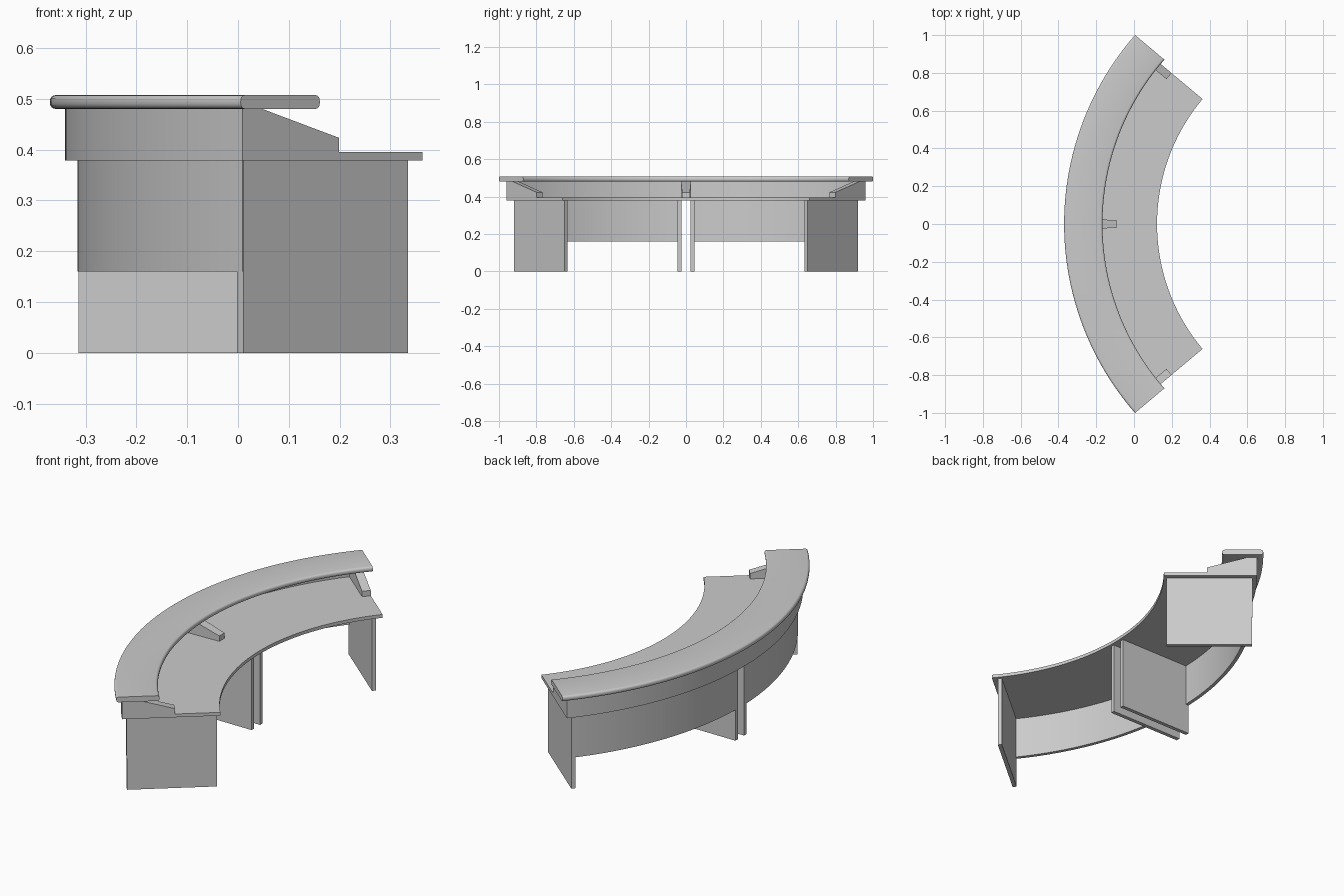
import bpy, bmesh
from math import sin, cos, asin, pi, radians

if "Cube" in bpy.data.objects:
    bpy.data.objects.remove(bpy.data.objects["Cube"])

CX = 1.151            # centre of all arcs lies on the x axis
A = radians(40)       # half sweep of the desk


def make(name, bm):
    bmesh.ops.recalc_face_normals(bm, faces=bm.faces)
    me = bpy.data.meshes.new(name)
    bm.to_mesh(me)
    bm.free()
    ob = bpy.data.objects.new(name, me)
    bpy.context.collection.objects.link(ob)
    return ob


def place(r, d, a, z):
    """Point at radius r along the ray at angle a, shifted d across it."""
    return (CX - r * cos(a) + d * sin(a), r * sin(a) + d * cos(a), z)


def sweep(name, profile, a0, d0, a1, d1, steps=48):
    """Sweep an (r, z) profile; ends are planes parallel to rays a0 / a1, offset d0 / d1."""
    bm = bmesh.new()
    rings = []
    for i in range(steps + 1):
        t = i / steps
        ring = []
        for r, z in profile:
            s = a0 + asin(d0 / r)
            e = a1 + asin(d1 / r)
            ring.append(bm.verts.new(place(r, 0, s + (e - s) * t, z)))
        rings.append(ring)
    n = len(profile)
    for p, q in zip(rings, rings[1:]):
        for j in range(n):
            k = (j + 1) % n
            bm.faces.new((p[j], p[k], q[k], q[j]))
    bm.faces.new(rings[0])
    bm.faces.new(rings[-1][::-1])
    ob = make(name, bm)
    bpy.ops.object.select_all(action='DESELECT')
    ob.select_set(True)
    bpy.context.view_layer.objects.active = ob
    bpy.ops.object.shade_smooth_by_angle(angle=radians(35))
    return ob


def slab(name, profile, a, side0, side1):
    """Radial plate: (r, z) profile given thickness between two offset functions of r."""
    bm = bmesh.new()
    f = [bm.verts.new(place(r, side0(r), a, z)) for r, z in profile]
    b = [bm.verts.new(place(r, side1(r), a, z)) for r, z in profile]
    bm.faces.new(f)
    bm.faces.new(b[::-1])
    n = len(profile)
    for j in range(n):
        k = (j + 1) % n
        bm.faces.new((f[j], f[k], b[k], b[j]))
    return make(name, bm)


def rect(r0, r1, z0, z1):
    return [(r0, z0), (r1, z0), (r1, z1), (r0, z1)]


# Raised counter with rounded long edges
r0, r1, z0, z1, f = 1.318, 1.521, 0.48, 0.507, 0.011
corners = [(r1 - f, z1 - f, 0), (r0 + f, z1 - f, 1), (r0 + f, z0 + f, 2), (r1 - f, z0 + f, 3)]
rounded = [(cx + f * cos((q + i / 4) * pi / 2), cz + f * sin((q + i / 4) * pi / 2))
           for cx, cz, q in corners for i in range(5)]
sweep("raised_counter", rounded, -A, -0.03, A, 0.03, 64)

# Desktop and the upper wall standing on its outer rim
sweep("desktop", rect(1.029, 1.491, 0.378, 0.395), -A, 0, A, 0)
sweep("upper_wall", rect(1.473, 1.491, 0.379, 0.481), -A, 0, A, 0)

# Sloped counter brackets
bracket = [(1.489, 0.394), (1.489, 0.481), (1.444, 0.481), (1.243, 0.423), (1.243, 0.394)]
slab("middle_bracket", bracket, 0,
     lambda r: -0.021 - 0.03 * (r - 1.243), lambda r: 0.021 + 0.03 * (r - 1.243))

# Mirrored halves: end bracket, end panel, inner panel, lower wall
for s, tag in ((-1, "front"), (1, "rear")):
    slab(tag + "_end_bracket", bracket, s * A, lambda r: 0, lambda r: -s * 0.042)
    panel = rect(1.042, 1.465, 0, 0.379)
    slab(tag + "_end_panel", panel, s * A, lambda r: -s * 0.028, lambda r: -s * 0.048)
    slab(tag + "_middle_panel", panel, 0, lambda r: s * 0.025, lambda r: s * 0.045)
    sweep(tag + "_lower_wall", rect(1.449, 1.467, 0.16, 0.379),
          0, s * 0.027, s * A, -s * 0.029, 28)
